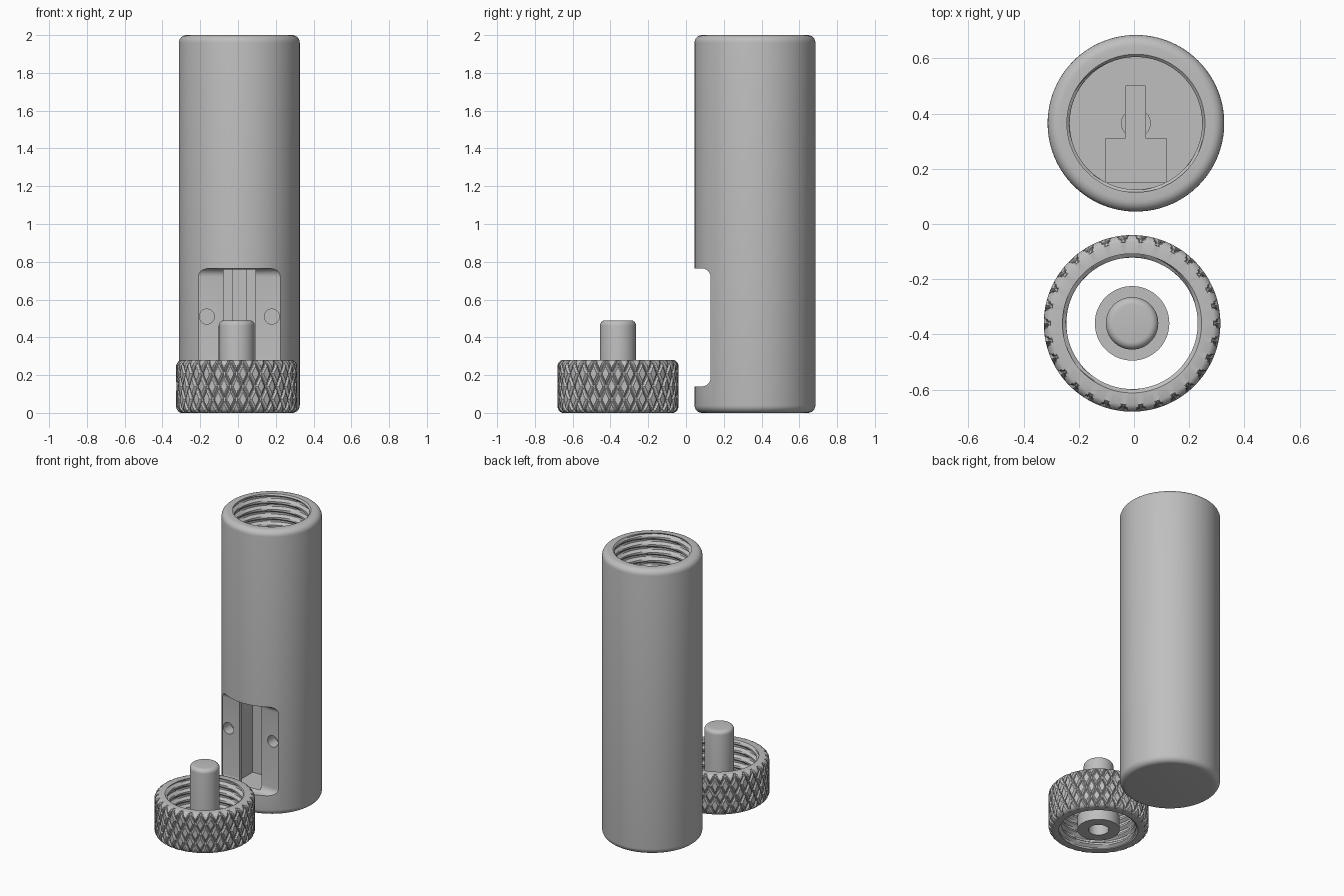
import bpy, bmesh, math
from mathutils import Vector

cube = bpy.data.objects.get("Cube")
if cube:
    bpy.data.objects.remove(cube, do_unlink=True)

grey = bpy.data.materials.new("plain grey")
grey.use_nodes = True
colour = (0.52, 0.52, 0.52, 1)
grey.diffuse_color = colour
grey.node_tree.nodes["Principled BSDF"].inputs["Base Color"].default_value = colour

TUBE = Vector((0.007, 0.365, 0))
CAP = Vector((-0.007, -0.36, 0))
PITCH = 0.055


def finish(name, bm, loc=(0, 0, 0)):
    bmesh.ops.recalc_face_normals(bm, faces=bm.faces)
    me = bpy.data.meshes.new(name)
    bm.to_mesh(me)
    bm.free()
    me.materials.append(grey)
    ob = bpy.data.objects.new(name, me)
    ob.location = loc
    bpy.context.collection.objects.link(ob)
    return ob


def smooth(ob, angle=30):
    bpy.ops.object.select_all(action='DESELECT')
    ob.select_set(True)
    bpy.context.view_layer.objects.active = ob
    bpy.ops.object.shade_smooth_by_angle(angle=math.radians(angle))


def lathe(name, rows, segs, loc, closed=False):
    """Spin rows of (radius, z); a radius may be a function of the column."""
    bm = bmesh.new()
    rings = []
    for r, z in rows:
        ring = []
        for i in range(segs):
            a = math.tau * i / segs
            rad = r(i) if callable(r) else r
            ring.append(bm.verts.new((rad * math.cos(a), rad * math.sin(a), z)))
        rings.append(ring)
    pairs = list(zip(rings, rings[1:]))
    if closed:
        pairs.append((rings[-1], rings[0]))
    for lo, hi in pairs:
        for i in range(segs):
            k = (i + 1) % segs
            bm.faces.new((lo[i], lo[k], hi[k], hi[i]))
    bmesh.ops.remove_doubles(bm, verts=bm.verts, dist=1e-5)
    return finish(name, bm, loc)


def arc(r, z, rad, start, end, n=6):
    """Quarter-round profile about the point (r, z)."""
    angles = [math.radians(start + (end - start) * i / n) for i in range(n + 1)]
    return [(r + rad * math.cos(a), z + rad * math.sin(a)) for a in angles]


def thread(z_top, z_bottom, crest, depth, segs):
    """Rows of a helical groove cut outward from the crest radius."""
    n = round((z_top - z_bottom) / PITCH * 8)
    rows = []
    for j in range(n + 1):
        z = z_top + (z_bottom - z_top) * j / n

        def radius(i, z=z):
            t = (z / PITCH - i / segs) % 1
            return crest + depth * min(1, max(0, 2.2 - abs(t - 0.5) * 6) / 1.4)
        rows.append((radius, z))
    return rows


# Tube body with a threaded mouth and a blind bore
body_rows = [(0, 0)] + arc(0.28, 0.04, 0.04, -90, 0) + arc(0.28, 1.96, 0.04, 0, 90)
body_rows += [(0.25, 2.0)] + thread(1.99, 1.66, 0.24, 0.02, 120)
body_rows += [(0.24, 1.65), (0.24, 0.95), (0, 0.95)]
body = lathe("tube_body", body_rows, 120, TUBE)


def cut(cutter):
    cutter.hide_render = True
    mod = body.modifiers.new("cut", 'BOOLEAN')
    mod.operation = 'DIFFERENCE'
    mod.solver = 'EXACT'
    mod.object = cutter
    bpy.context.view_layer.objects.active = body
    bpy.ops.object.modifier_apply(modifier=mod.name)
    bpy.data.objects.remove(cutter, do_unlink=True)


def box(x0, x1, y0, y1, z0, z1, bevel=0):
    bm = bmesh.new()
    bmesh.ops.create_cube(bm, size=1)
    for v in bm.verts:
        v.co = ((x0, x1)[v.co.x > 0], (y0, y1)[v.co.y > 0], (z0, z1)[v.co.z > 0])
    if bevel:
        bmesh.ops.bevel(bm, geom=bm.edges[:], offset=bevel, segments=6,
                        profile=0.5, affect='EDGES')
    return finish("cutter_box", bm)


def rod(x, y, z, radius, length, flat):
    bm = bmesh.new()
    bmesh.ops.create_cone(bm, cap_ends=True, segments=32, radius1=radius,
                          radius2=radius, depth=length)
    ob = finish("cutter_rod", bm, (x, y, z))
    if flat:
        ob.rotation_euler.x = math.pi / 2
    bpy.context.view_layer.update()
    return ob


# Front window, stepped slot up into the bore, centre hole and screw holes
cut(box(-0.5, 0.5, -0.2, 0.13, 0.14, 0.765, 0.045))
cut(box(-0.078, 0.092, 0.1, 0.2, 0.15, 0.76))
cut(box(-0.103, 0.117, 0.15, 0.31, 0.15, 1.0))
cut(box(-0.03, 0.042, 0.3, 0.5, 0.15, 1.01))
cut(rod(0.007, 0.365, 0.6, 0.052, 0.84, False))
for side in (-1, 1):
    cut(rod(0.007 + side * 0.172, 0.16, 0.51, 0.04, 0.1, True))
smooth(body)


# Knurled ring: two crossing families of diagonal grooves
def knurl(j, base):
    def radius(i):
        groove = 0
        for d in (i + j, i - j):
            d = abs((d + 6) % 12 - 6)
            groove = max(groove, 1 - d / 2)
        return base - 0.016 * groove
    return radius


ROWS = 24
ring_rows = []
for j in range(ROWS + 1):
    z = 0.005 + 0.27 * j / ROWS
    edge = min(j, ROWS - j)
    ring_rows.append((knurl(j, 0.32 - (0.014, 0.004, 0)[min(edge, 2)]), z))
ring_rows += [(0.295, 0.28), (0.252, 0.28)] + thread(0.27, 0.01, 0.238, 0.02, 360)
ring_rows += [(0.252, 0), (0.295, 0)]
smooth(lathe("knurled_ring", ring_rows, 360, CAP, closed=True), 25)

# Loose plunger: flange, round-ended pin and a blind hole underneath
pin_rows = [(0, 0.3), (0.065, 0.3), (0.065, 0), (0.135, 0), (0.135, 0.09), (0.095, 0.09)]
pin_rows += arc(0.068, 0.463, 0.027, 0, 90) + [(0, 0.49)]
smooth(lathe("plunger", pin_rows, 64, CAP))
